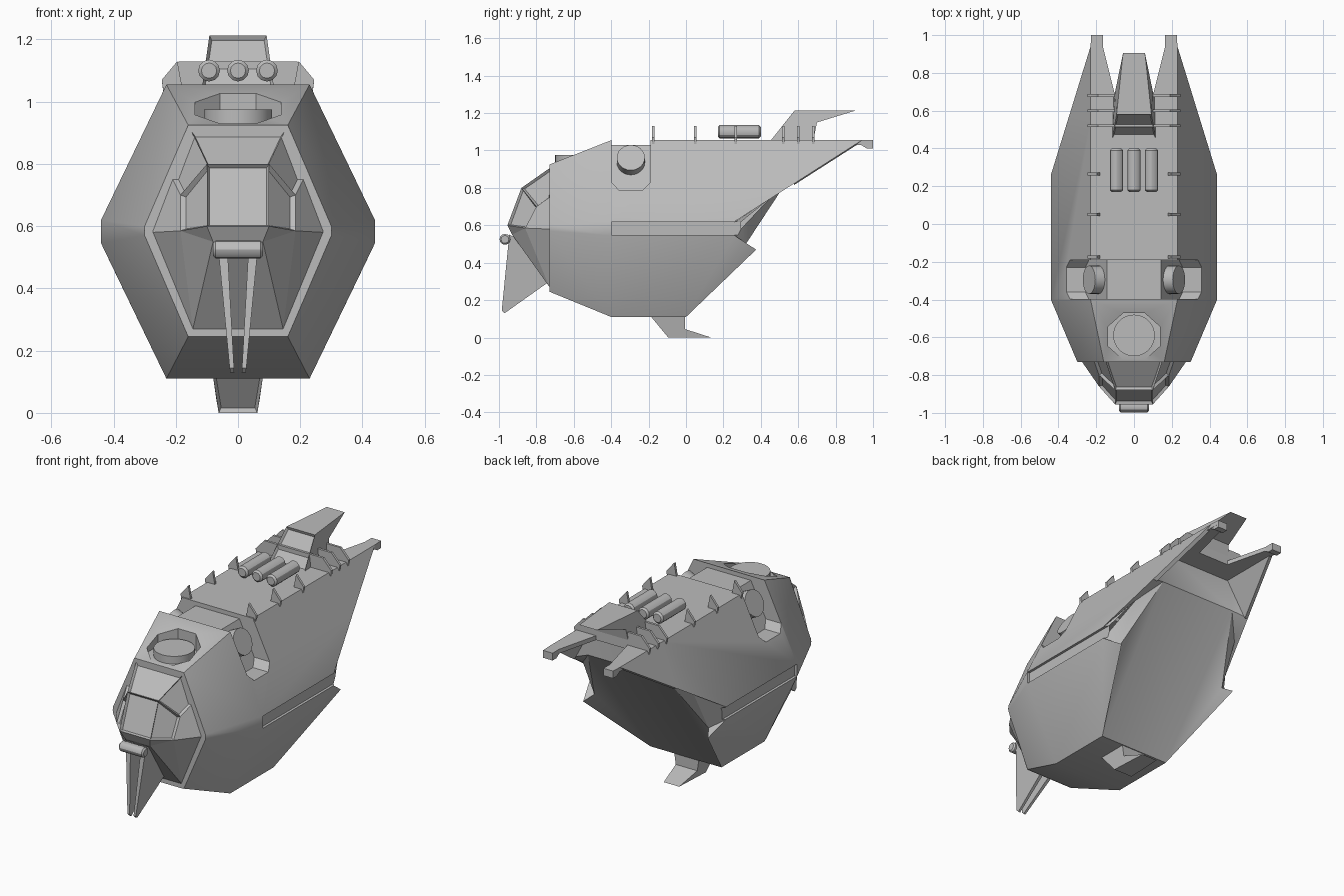
import bpy, bmesh, math
from mathutils import Vector

old = bpy.data.objects.get("Cube")
if old:
    bpy.data.objects.remove(old, do_unlink=True)

grey = bpy.data.materials.new("hull grey")
grey.use_nodes = True
grey.diffuse_color = (0.5, 0.5, 0.5, 1)
grey.node_tree.nodes["Principled BSDF"].inputs["Base Color"].default_value = (0.5, 0.5, 0.5, 1)


def finish(name, bm):
    bmesh.ops.recalc_face_normals(bm, faces=bm.faces[:])
    me = bpy.data.meshes.new(name)
    bm.to_mesh(me)
    bm.free()
    me.materials.append(grey)
    ob = bpy.data.objects.new(name, me)
    bpy.context.collection.objects.link(ob)
    return ob


def activate(ob):
    bpy.ops.object.select_all(action='DESELECT')
    ob.select_set(True)
    bpy.context.view_layer.objects.active = ob


def smooth(ob, angle=30):
    activate(ob)
    bpy.ops.object.shade_smooth_by_angle(angle=math.radians(angle))


def cut(ob, cutter):
    cutter.hide_render = True
    mod = ob.modifiers.new("cut", 'BOOLEAN')
    mod.operation, mod.solver, mod.object = 'DIFFERENCE', 'EXACT', cutter
    activate(ob)
    bpy.ops.object.modifier_apply(modifier=mod.name)
    bpy.data.objects.remove(cutter, do_unlink=True)


def extrude(name, pts, vec):
    """Solid from a flat outline pushed along a vector."""
    bm = bmesh.new()
    a = [bm.verts.new(p) for p in pts]
    b = [bm.verts.new(Vector(p) + Vector(vec)) for p in pts]
    bm.faces.new(a)
    bm.faces.new(b[::-1])
    for i in range(len(a)):
        j = (i + 1) % len(a)
        bm.faces.new((a[i], b[i], b[j], a[j]))
    return finish(name, bm)


def box(name, x0, x1, y0, y1, z0, z1):
    return extrude(name, [(x0, y0, z0), (x1, y0, z0), (x1, y1, z0), (x0, y1, z0)], (0, 0, z1 - z0))


def mirrored(name, pts, sides, centre, inset=(), centre_inset=(), depth=0.015):
    """Symmetric mesh: half faces are mirrored, centre pairs bridge both halves."""
    bm = bmesh.new()
    r = [bm.verts.new(p) for p in pts]
    l = [bm.verts.new((-p[0], p[1], p[2])) for p in pts]
    panes = []
    for k, f in enumerate(sides):
        new = [bm.faces.new([r[i] for i in f]), bm.faces.new([l[i] for i in reversed(f)])]
        panes += new if k in inset else []
    for k, (i, j) in enumerate(centre):
        new = bm.faces.new((r[i], r[j], l[j], l[i]))
        panes += [new] if k in centre_inset else []
    bmesh.ops.recalc_face_normals(bm, faces=bm.faces[:])
    if panes:
        bmesh.ops.inset_individual(bm, faces=panes, thickness=0.012, depth=-depth)
    return finish(name, bm)


def slab(name, profile, inset):
    """Symmetric fin from (y, z, half width) points, one edge strip recessed."""
    n = len(profile)
    return mirrored(name, [(w, y, z) for y, z, w in profile], [tuple(range(n))],
                    [(i, (i + 1) % n) for i in range(n)], centre_inset=(inset,))


def tube(name, p0, p1, radius, sides=16, bevel=0.0):
    p0, p1 = Vector(p0), Vector(p1)
    bm = bmesh.new()
    bmesh.ops.create_cone(bm, cap_ends=True, segments=sides, radius1=radius,
                          radius2=radius, depth=(p1 - p0).length)
    bmesh.ops.rotate(bm, verts=bm.verts, matrix=(p1 - p0).to_track_quat('Z', 'Y').to_matrix())
    bmesh.ops.translate(bm, verts=bm.verts, vec=(p0 + p1) / 2)
    if bevel:
        rims = [e for e in bm.edges if any(len(f.verts) > 4 for f in e.link_faces)]
        bmesh.ops.bevel(bm, geom=rims, offset=bevel, segments=1, affect='EDGES')
    return finish(name, bm)


# Main hull: tapered nose, hexagonal middle, stepped stern
hull = mirrored("hull", [
    (.16, -.73, .925), (.30, -.73, .6), (.30, -.73, .57), (.16, -.73, .245),
    (.23, -.4, 1.055), (.44, -.4, .62), (.44, -.4, .545), (.23, -.4, .11),
    (.23, .55, 1.055), (.342, .577, .823), (.44, .26, .62), (.44, .26, .545),
    (.404, .375, .47), (.23, 0, .11),
    (.37, .32, .5), (.36, .44, .737), (.25, .55, .85)],
    [(0, 1, 5, 4), (1, 2, 6, 5), (2, 3, 7, 6),
     (4, 5, 10, 9, 8), (5, 6, 11, 10), (6, 7, 13, 12, 11),
     (13, 12, 14, 16), (12, 11, 14), (11, 10, 15, 14), (10, 9, 15),
     (14, 15, 16), (15, 9, 16), (9, 8, 16)],
    [(0, 4), (4, 8), (8, 16), (16, 13), (13, 7), (7, 3), (0, 1), (1, 2), (2, 3)])

# Turret pockets, roof notch and side grooves
for s in (1, -1):
    outline = [(-.398, 1.2), (-.398, .83), (-.36, .79), (-.23, .79), (-.19, .83), (-.19, 1.2)]
    cut(hull, extrude("pocket_cutter",
                      [(s * (.13 + .483 * (1.055 - z)), y, z) for y, z in outline], (s * .5, 0, 0)))
    cut(hull, box("groove_cutter", s * .425, s * .5, -.398, .4, .547, .618))
cut(hull, box("notch_cutter", -.16, .16, -.398, -.19, 1.03, 1.2))

# Round hatch in an eight-sided well on the nose
well = [(.15 * math.cos(math.radians(a)), -.595 + .133 * math.sin(math.radians(a)), .93)
        for a in [22.5 + 45 * i for i in range(8)]]
cut(hull, extrude("well_cutter", well, (0, 0, .3)))
smooth(hull)
smooth(tube("nose_hatch", (0, -.59, .91), (0, -.59, .975), .11, 32))

# Raised rim around the cockpit mouth
rim = mirrored("cockpit_rim", [
    (.16, -.733, .925), (.30, -.733, .585), (.16, -.733, .245),
    (.148, -.733, .905), (.275, -.733, .585), (.145, -.733, .27)],
    [(0, 1, 4, 3), (1, 2, 5, 4)], [(0, 3), (2, 5)])

# Cockpit with recessed panes
mirrored("cockpit", [
    (.15, -.73, .905), (.10, -.88, .80), (.21, -.73, .75), (.185, -.80, .70),
    (.10, -.955, .60), (.185, -.86, .585), (.275, -.73, .58), (.08, -.93, .55), (.145, -.73, .27)],
    [(0, 2, 3, 1), (1, 3, 5, 4), (2, 6, 5, 3), (5, 6, 8), (5, 8, 7), (4, 5, 7)],
    [(0, 1), (1, 4), (4, 7), (7, 8)], inset=(0, 1), centre_inset=(0, 1))

# Chin roller and its two tapering blades
smooth(tube("chin_roller", (-.08, -.968, .525), (.08, -.968, .525), .029, 12, .008))
for s, side in ((1, "left"), (-1, "right")):
    blade = extrude(side + "_chin_blade", [(0, -.945, .55), (0, -.985, .145), (0, -.97, .13),
                                          (0, -.73, .30), (0, -.73, .45)], (.03, 0, 0))
    for v in blade.data.vertices:
        t = (v.co.z - .13) / .4
        v.co.x = s * (.012 + .022 * t + v.co.x * (.45 + .55 * t))

# Side turrets, stern wings and prongs
for s, side in ((1, "left"), (-1, "right")):
    smooth(tube(side + "_turret", (s * .14, -.295, .914), (s * .238, -.295, .962), .075, 24))
    extrude(side + "_wing", [(s * .23, .55, 1.055), (s * .342, .577, .823), (s * .23, .94, 1.055)],
            (-s * .022, 0, -.008))
    extrude(side + "_prong_tip", [(s * .165, .92, 1.055), (s * .165, 1, 1.055), (s * .165, 1, 1.012),
                                  (s * .165, .965, 1.012), (s * .165, .93, 1.033)], (s * .062, 0, 0))
half_deck = [(.23, .54), (.23, .94), (.227, .995), (.165, .995), (.165, .94), (.10, .68)]
extrude("stern_deck", [(x, y, 1.03) for x, y in half_deck]
        + [(-x, y, 1.03) for x, y in reversed(half_deck)], (0, 0, .025))

# Roof spikes and the full-width stern ribs
for y in (-.175, .05, .265):
    for s in (1, -1):
        extrude("roof_spike", [(s * .18, y - .007, 1.05), (s * .195, y - .007, 1.13),
                               (s * .245, y - .007, 1.07), (s * .24, y - .007, 1.035)], (0, .014, 0))
for y in (.52, .60, .68):
    half = [(.19, 1.13), (.245, 1.07), (.24, 1.03)]
    extrude("stern_rib", [(x, y - .007, z) for x, z in half]
            + [(-x, y - .007, z) for x, z in reversed(half)], (0, .014, 0))

# Roof canisters
for x in (-.093, 0, .093):
    smooth(tube("roof_canister", (x, .17, 1.1), (x, .4, 1.1), .035, 12, .01))

# Tail fin with intake, and the landing foot
slab("tail_fin", [(.45, 1.05, .115), (.58, 1.213, .092), (.905, 1.213, .058),
                  (.70, 1.15, .10), (.68, 1.05, .108)], 0)
slab("landing_foot", [(-.19, .115, .08), (-.095, 0, .062), (.135, 0, .05),
                      (-.005, .045, .07), (-.005, .115, .08)], 0)
